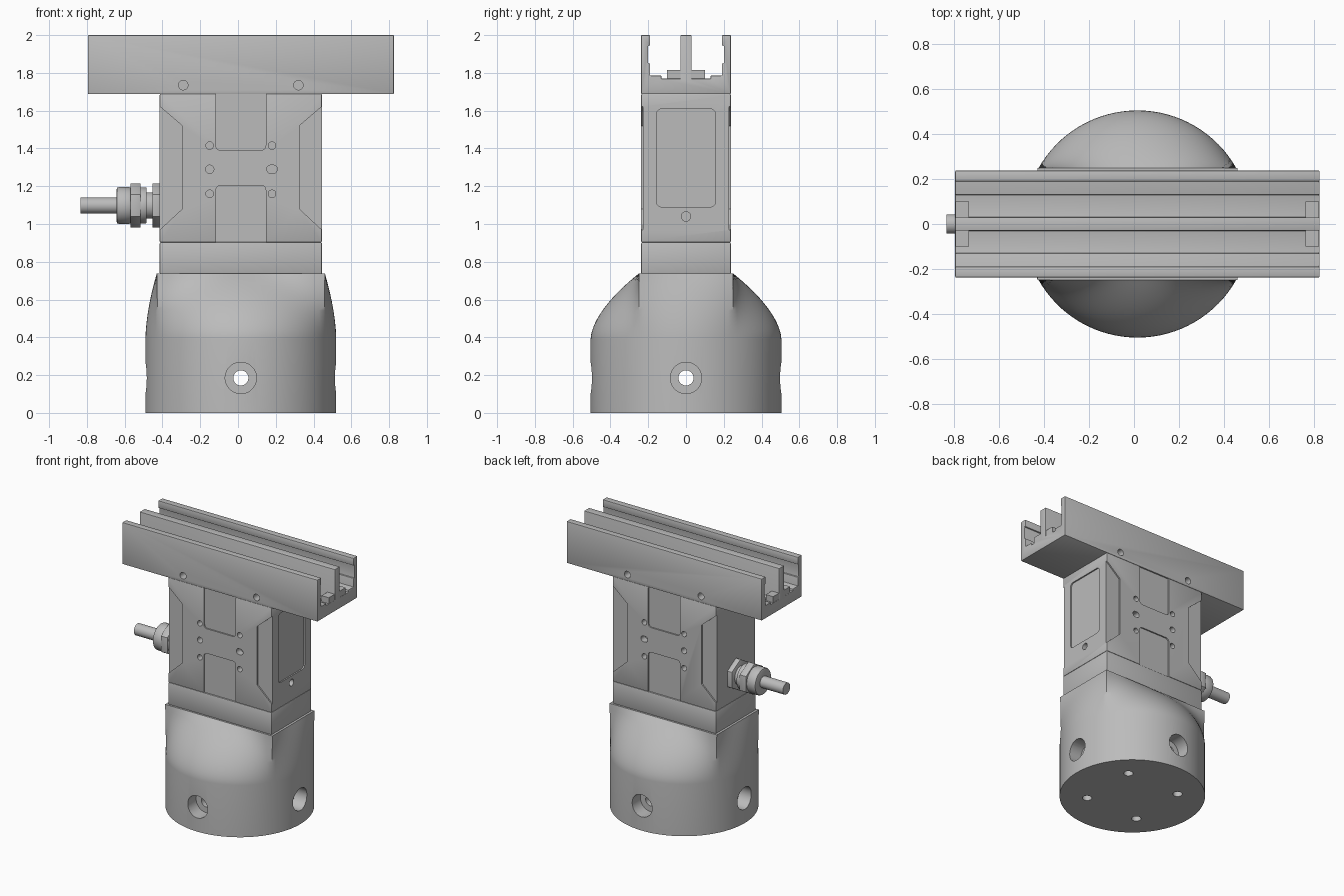
import bpy, bmesh
from math import sin, cos, pi, atan2, radians

if "Cube" in bpy.data.objects:
    bpy.data.objects.remove(bpy.data.objects["Cube"], do_unlink=True)

GREY = bpy.data.materials.new("satin_grey")
GREY.use_nodes = True
GREY.diffuse_color = (0.5, 0.5, 0.5, 1)
GREY.node_tree.nodes["Principled BSDF"].inputs["Base Color"].default_value = (0.5, 0.5, 0.5, 1)

CX = 0.015                      # axis of the column
HX, HY = 0.43, 0.2375           # half sizes of the column


def finish(name, bm):
    bmesh.ops.recalc_face_normals(bm, faces=bm.faces)
    me = bpy.data.meshes.new(name)
    bm.to_mesh(me)
    bm.free()
    me.materials.append(GREY)
    ob = bpy.data.objects.new(name, me)
    bpy.context.collection.objects.link(ob)
    return ob


def prism(name, pts, axis, a, b, bevel=0):
    """Extrude a 2D outline along an axis from a to b."""
    place = {"X": lambda u, v, t: (t, u, v),
             "Y": lambda u, v, t: (u, t, v),
             "Z": lambda u, v, t: (u, v, t)}[axis]
    bm = bmesh.new()
    ends = [[bm.verts.new(place(u, v, t)) for u, v in pts] for t in (a, b)]
    for ring in ends:
        bm.faces.new(ring)
    n = len(pts)
    for i in range(n):
        j = (i + 1) % n
        bm.faces.new((ends[0][i], ends[0][j], ends[1][j], ends[1][i]))
    if bevel:
        bmesh.ops.recalc_face_normals(bm, faces=bm.faces)
        sharp = [e for e in bm.edges if e.calc_face_angle(0) > radians(40)]
        bmesh.ops.bevel(bm, geom=sharp, offset=bevel, segments=2, profile=0.5,
                        affect='EDGES', clamp_overlap=True)
    return finish(name, bm)


def circle(u, v, r, n=32, start=0.0, stretch=0.0):
    pts = []
    for i in range(n):
        a = start + 2 * pi * (i + 0.5 * (n > 8)) / n
        pts.append((u + r * cos(a) + (stretch if cos(a) > 0 else -stretch), v + r * sin(a)))
    return pts


def rect(u0, u1, v0, v1, r=0.0):
    if not r:
        return [(u0, v0), (u1, v0), (u1, v1), (u0, v1)]
    pts = []
    corners = [(u1 - r, v1 - r), (u0 + r, v1 - r), (u0 + r, v0 + r), (u1 - r, v0 + r)]
    for q, (u, v) in enumerate(corners):
        for k in range(6):
            a = (q + k / 5) * pi / 2
            pts.append((u + r * cos(a), v + r * sin(a)))
    return pts


def cut(target, pts, axis, a, b):
    cutter = prism("cutter", pts, axis, a, b)
    cutter.hide_render = True
    mod = target.modifiers.new("cut", 'BOOLEAN')
    mod.operation, mod.solver, mod.object = 'DIFFERENCE', 'EXACT', cutter
    bpy.context.view_layer.objects.active = target
    bpy.ops.object.modifier_apply(modifier=mod.name)
    bpy.data.objects.remove(cutter, do_unlink=True)


def smooth(ob, angle=30):
    bpy.ops.object.select_all(action='DESELECT')
    ob.select_set(True)
    bpy.context.view_layer.objects.active = ob
    bpy.ops.object.shade_smooth_by_angle(angle=radians(angle))


# Round base that blends into the rectangular column
R, TOP, SHOULDER = 0.505, 0.738, 0.39
bx, by = HX + 0.015, HY + 0.012
corner = atan2(by, bx)
quarter = [corner * i / 10 for i in range(10)]
quarter += [corner + (pi / 2 - corner) * i / 16 for i in range(17)]
half = quarter + [pi - a for a in quarter[-2::-1]]
angles = half + [a + pi for a in half[1:-1]]
bm = bmesh.new()
rings = []
levels = [0, SHOULDER] + [SHOULDER + (TOP - SHOULDER) * i / 16 for i in range(1, 17)]
for z in levels:
    f = max(0, (z - SHOULDER) / (TOP - SHOULDER)) ** 1.7
    ring = []
    for a in angles:
        flat = min(bx / max(abs(cos(a)), 1e-6), by / max(abs(sin(a)), 1e-6))
        r = R + (flat - R) * f
        ring.append(bm.verts.new((CX + r * cos(a), r * sin(a), z)))
    rings.append(ring)
for lo, hi in zip(rings, rings[1:]):
    for i in range(len(lo)):
        j = (i + 1) % len(lo)
        bm.faces.new((lo[i], lo[j], hi[j], hi[i]))
bm.faces.new(rings[0])
bm.faces.new(rings[-1])
base = finish("base", bm)

# Cross drilling with counterbores, and screw holes underneath
BORE_Z = 0.185
for axis, c in (("X", 0), ("Y", CX)):
    mid = CX if axis == "X" else 0
    cut(base, circle(c, BORE_Z, 0.04), axis, mid - 0.7, mid + 0.7)
    for s in (-1, 1):
        cut(base, circle(c, BORE_Z, 0.083), axis, mid + s * 0.4, mid + s * 0.7)
for sx in (-1, 1):
    for sy in (-1, 1):
        cut(base, circle(CX + sx * 0.223, sy * 0.223, 0.033, 20), "Z", -0.1, 0.08)
smooth(base, 35)

# Collar and main housing
x0, x1 = CX - HX, CX + HX
collar = prism("collar", rect(x0, x1, -HY, HY), "Z", 0.735, 0.904, 0.008)
housing = prism("housing", rect(x0, x1, -HY, HY), "Z", 0.902, 1.69, 0.008)

# Shallow recesses and holes on both broad faces
DEPTH = 0.01
for s in (-1, 1):
    a, b = s * (HY - DEPTH), s * (HY + 0.1)
    for z0, z1 in ((1.39, 1.8), (0.8, 1.205)):
        cut(housing, rect(CX - 0.132, CX + 0.132, z0, z1, 0.025), "Y", a, b)
    for m in (-1, 1):
        outer, inner = CX + m * (HX + 0.02), CX + m * 0.31
        side = [(outer, 0.95), (inner, 1.08), (inner, 1.52), (outer, 1.64)]
        cut(housing, side, "Y", a, b)
        for z, r in ((1.415, 0.02), (1.29, 0.022), (1.16, 0.02)):
            slot = 0.006 if m > 0 and r > 0.021 else 0
            cut(housing, circle(CX + m * 0.165, z, r, 20, stretch=slot), "Y", s * (HY - 0.05), b)

# Cover recess and small port on the narrow face
cut(housing, rect(-0.157, 0.157, 1.09, 1.61, 0.03), "X", x1 - DEPTH, x1 + 0.1)
cut(housing, circle(0, 1.04, 0.025, 20), "X", x1 - 0.04, x1 + 0.1)
smooth(collar)
smooth(housing)

# Twin channel rail
side = [(0.03, 2), (0.03, 1.77), (0.13, 1.77), (0.13, 1.785), (0.19, 1.785),
        (0.19, 1.85), (0.2, 1.85), (0.2, 1.945), (0.19, 1.945), (0.19, 2),
        (HY, 2), (HY, 1.688)]
RAIL = (CX - 0.81, CX + 0.81)
rail = prism("rail", side + [(-y, z) for y, z in reversed(side)], "X", *RAIL, 0.004)
for s in (-1, 1):
    for m in (-1, 1):
        cut(rail, circle(CX + m * 0.305, 1.735, 0.025, 24), "Y", s * (HY - 0.06), s * (HY + 0.1))
smooth(rail)

# Stops at the channel ends
for m in (-1, 1):
    for s in (-1, 1):
        end = CX + m * 0.808
        prism("rail_stop", rect(*sorted((s * 0.028, s * 0.1)), 1.765, 1.815), "X",
              end, end - m * 0.06)

# Cable gland on the other narrow face
GZ = 1.098
gland = [("gland_lock_nut", 0.118, 6, -0.453, -0.405, 0.004),
         ("gland_neck", 0.07, 32, -0.49, -0.45, 0),
         ("gland_ring", 0.095, 32, -0.518, -0.484, 0.003),
         ("gland_hex", 0.118, 6, -0.57, -0.515, 0.004),
         ("gland_cap", 0.098, 32, -0.643, -0.565, 0.012),
         ("cable", 0.043, 32, -0.834, -0.63, 0)]
for name, r, n, a, b, bev in gland:
    smooth(prism(name, circle(0, GZ, r, n, pi / 2 if n == 6 else 0), "X", a, b, bev))
